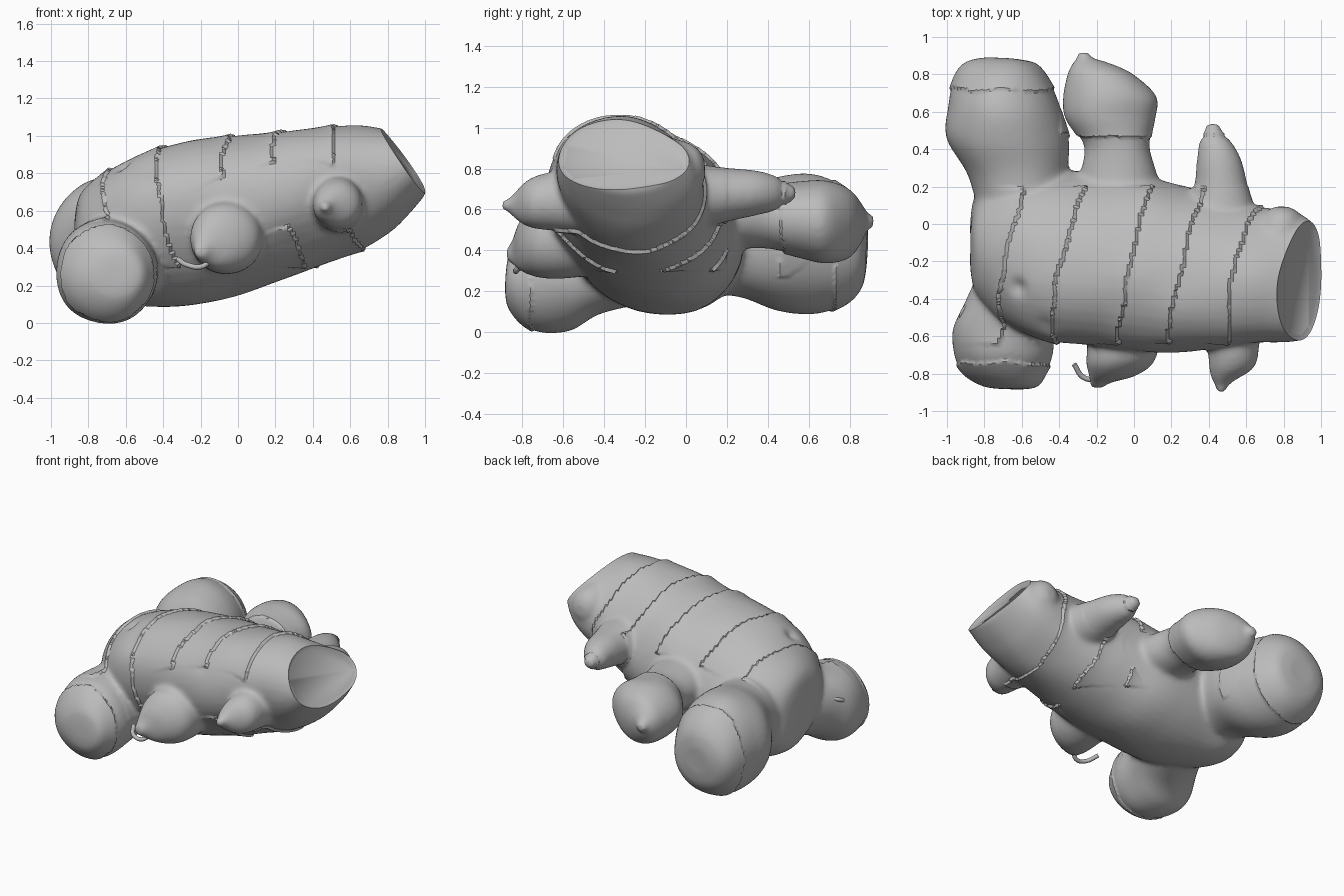
import bpy, bmesh, math
from mathutils import Vector, noise

cube = bpy.data.objects.get("Cube")
if cube:
    bpy.data.objects.remove(cube, do_unlink=True)

skin = bpy.data.materials.new("grey skin")
skin.use_nodes = True
colour = (0.5, 0.5, 0.5, 1)
skin.diffuse_color = colour
skin.node_tree.nodes["Principled BSDF"].inputs["Base Color"].default_value = colour

SEGMENTS, STEPS = 40, 6
bm = bmesh.new()


def smooth_path(rows):
    """Catmull-Rom interpolation of section rows."""
    rows = [Vector(r) for r in rows]
    padded = [rows[0]] + rows + [rows[-1]]
    out = []
    for a, b, c, d in zip(padded, padded[1:], padded[2:], padded[3:]):
        for i in range(STEPS):
            t = i / STEPS
            out.append(0.5 * (2 * b + (c - a) * t + (2 * a - 5 * b + 4 * c - d) * t**2
                              + (3 * b - a - 3 * c + d) * t**3))
    return out + [rows[-1]]


def loft(rows, axis, shear=0.0):
    """Closed tube; each row is centre x, y, z, side radius, height radius."""
    rings = []
    for x, y, z, side, high in smooth_path(rows):
        ring = []
        for i in range(SEGMENTS):
            a = math.tau * i / SEGMENTS
            u, w = math.cos(a) * max(side, 0.01), math.sin(a) * max(high, 0.01)
            offset = (0, u - shear * w, w) if axis == "X" else (u, 0, w)
            ring.append(bm.verts.new(Vector((x, y, z)) + Vector(offset)))
        rings.append(ring)
    for r, s in zip(rings, rings[1:]):
        for i in range(SEGMENTS):
            j = (i + 1) % SEGMENTS
            bm.faces.new((r[i], r[j], s[j], s[i]))
    bm.faces.new(rings[0][::-1])
    bm.faces.new(rings[-1])


# Main body
loft([(-0.88, -0.10, 0.42, 0.10, 0.12), (-0.84, -0.10, 0.44, 0.26, 0.25),
      (-0.70, -0.12, 0.46, 0.39, 0.35), (-0.50, -0.17, 0.50, 0.44, 0.41),
      (-0.25, -0.18, 0.535, 0.46, 0.44), (0, -0.20, 0.57, 0.47, 0.43),
      (0.3, -0.25, 0.64, 0.43, 0.39), (0.6, -0.27, 0.71, 0.36, 0.345),
      (0.8, -0.28, 0.76, 0.35, 0.28), (0.9, -0.29, 0.80, 0.33, 0.23),
      (1.0, -0.32, 0.86, 0.28, 0.17)], "X", 0.2)
# Large back knob
loft([(-0.58, 0.0, 0.45, 0.24, 0.25), (-0.62, 0.25, 0.44, 0.27, 0.27),
      (-0.68, 0.45, 0.43, 0.325, 0.33), (-0.70, 0.62, 0.43, 0.30, 0.345),
      (-0.71, 0.78, 0.42, 0.25, 0.29), (-0.71, 0.86, 0.41, 0.19, 0.20),
      (-0.71, 0.885, 0.41, 0.10, 0.10)], "Y")
# Necked back knob
loft([(-0.08, 0.0, 0.55, 0.24, 0.20), (-0.08, 0.25, 0.56, 0.21, 0.16),
      (-0.09, 0.42, 0.56, 0.17, 0.155), (-0.125, 0.56, 0.55, 0.235, 0.19),
      (-0.13, 0.68, 0.54, 0.25, 0.205), (-0.18, 0.80, 0.53, 0.18, 0.17),
      (-0.235, 0.865, 0.53, 0.09, 0.09), (-0.26, 0.885, 0.54, 0.045, 0.045),
      (-0.27, 0.915, 0.54, 0.03, 0.03)], "Y")
# Slim back finger
loft([(0.44, 0.0, 0.66, 0.22, 0.17), (0.46, 0.18, 0.67, 0.145, 0.13),
      (0.45, 0.34, 0.68, 0.12, 0.11), (0.43, 0.44, 0.68, 0.085, 0.085),
      (0.425, 0.48, 0.68, 0.045, 0.05), (0.42, 0.53, 0.68, 0.03, 0.03)], "Y")
# Bump beside the cut end
loft([(0.78, -0.25, 0.78, 0.14, 0.18), (0.78, -0.05, 0.80, 0.13, 0.15),
      (0.79, 0.05, 0.80, 0.095, 0.11), (0.79, 0.09, 0.80, 0.04, 0.05)], "Y")
# Large front knob
loft([(-0.56, -0.2, 0.38, 0.24, 0.24), (-0.64, -0.42, 0.33, 0.26, 0.25),
      (-0.70, -0.56, 0.28, 0.275, 0.275), (-0.70, -0.70, 0.27, 0.265, 0.27),
      (-0.69, -0.80, 0.26, 0.22, 0.22), (-0.66, -0.865, 0.26, 0.15, 0.14),
      (-0.65, -0.88, 0.26, 0.07, 0.06)], "Y")
# Middle front knob
loft([(-0.05, -0.4, 0.48, 0.20, 0.20), (-0.06, -0.62, 0.46, 0.195, 0.20),
      (-0.08, -0.74, 0.45, 0.18, 0.18), (-0.12, -0.81, 0.42, 0.12, 0.12),
      (-0.18, -0.845, 0.39, 0.06, 0.06), (-0.20, -0.875, 0.38, 0.03, 0.03)], "Y")
# Small front bud
loft([(0.53, -0.4, 0.65, 0.17, 0.17), (0.53, -0.64, 0.64, 0.14, 0.145),
      (0.52, -0.76, 0.63, 0.125, 0.12), (0.48, -0.83, 0.62, 0.07, 0.075),
      (0.47, -0.86, 0.62, 0.045, 0.045), (0.465, -0.905, 0.62, 0.025, 0.025)], "Y")

bmesh.ops.recalc_face_normals(bm, faces=bm.faces)
mesh = bpy.data.meshes.new("root")
bm.to_mesh(mesh)
bm.free()
root = bpy.data.objects.new("root", mesh)
bpy.context.collection.objects.link(root)
bpy.ops.object.select_all(action="DESELECT")
root.select_set(True)
bpy.context.view_layer.objects.active = root

# Fuse the parts into one skin with soft joints
fuse = root.modifiers.new("fuse", "REMESH")
fuse.mode, fuse.voxel_size = "VOXEL", 0.015
soften = root.modifiers.new("soften", "SMOOTH")
soften.factor, soften.iterations = 0.5, 14
for name in ("fuse", "soften"):
    bpy.ops.object.modifier_apply(modifier=name)

bm = bmesh.new()
bm.from_mesh(mesh)
bm.normal_update()


def step(distance, height=0.016):
    """Overlapping scale edge that fades out behind the seam."""
    return height * math.exp(-distance / 0.07) if distance > 0 else 0


# Growth rings, pits and gentle unevenness
pits = [((0.16, -0.60, 0.82), 0.035), ((-0.62, -0.34, 0.84), 0.045), ((-0.45, -0.50, 0.78), 0.05)]
moves = []
for v in bm.verts:
    x, y, z = v.co
    wave = 0.03 * noise.noise(v.co * 5)
    amount = 0.012 * noise.noise(v.co * 3.5)
    if -0.64 < y < 0.2 and z > 0.3:
        along = x + 0.2 * (z - 0.7) - 0.2 * (y + 0.2) + wave
        amount += sum(step(s - along) for s in (-0.66, -0.34, 0.04, 0.32, 0.62))
    elif y > 0.4:
        ring = 0.72 if x < -0.4 else 0.47
        amount += step(y + wave - ring, 0.010)
    elif y < -0.66 and x < -0.3:
        amount += step(-0.75 - y + wave, 0.010)
    for centre, size in pits:
        d = (v.co - Vector(centre)).length / size
        amount -= 0.025 * math.exp(-d * d)
    moves.append((v, v.normal * amount))
for v, move in moves:
    v.co += move

# Slanted cut end
cut = bmesh.ops.bisect_plane(bm, geom=bm.verts[:] + bm.edges[:] + bm.faces[:],
                             plane_co=(0.89, -0.4, 0.85), plane_no=(0.82, -0.06, 0.56),
                             clear_outer=True)
edges = [e for e in cut["geom_cut"] if isinstance(e, bmesh.types.BMEdge)]
caps = bmesh.ops.holes_fill(bm, edges=edges)["faces"]
bmesh.ops.inset_region(bm, faces=caps, thickness=0.025, depth=-0.012)
bm.to_mesh(mesh)
bm.free()
mesh.materials.append(skin)
bpy.ops.object.shade_smooth_by_angle(angle=math.radians(35))


# Thin rootlets
def rootlet(name, points, thick):
    curve = bpy.data.curves.new(name, "CURVE")
    curve.dimensions, curve.bevel_depth, curve.use_fill_caps = "3D", thick, True
    spline = curve.splines.new("BEZIER")
    spline.bezier_points.add(len(points) - 1)
    for p, co in zip(spline.bezier_points, points):
        p.co = co
        p.handle_left_type = p.handle_right_type = "AUTO"
    curve.materials.append(skin)
    bpy.context.collection.objects.link(bpy.data.objects.new(name, curve))


rootlet("front_rootlet", [(-0.14, -0.80, 0.34), (-0.20, -0.83, 0.30), (-0.27, -0.82, 0.31),
                          (-0.32, -0.75, 0.34)], 0.014)
rootlet("side_rootlet", [(-0.93, -0.54, 0.36), (-0.90, -0.45, 0.40), (-0.80, -0.41, 0.42)], 0.014)
